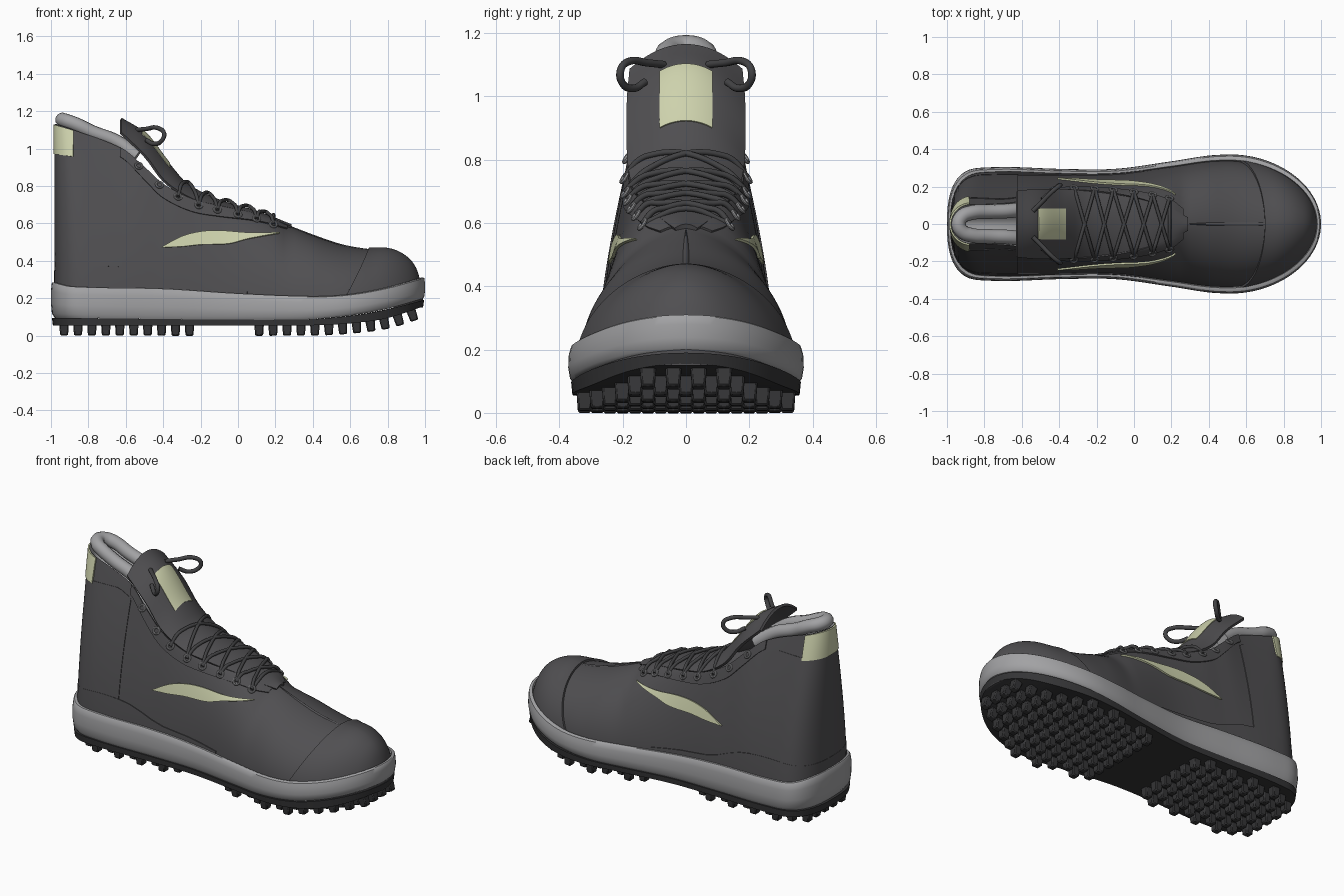
import bpy, bmesh, math
from mathutils import Vector, Matrix

cube = bpy.data.objects.get("Cube")
if cube:
    bpy.data.objects.remove(cube)
made = []


def material(name, *rgb):
    m = bpy.data.materials.new(name)
    m.use_nodes = True
    m.diffuse_color = (*rgb, 1)
    m.node_tree.nodes["Principled BSDF"].inputs["Base Color"].default_value = (*rgb, 1)
    return m


charcoal = material("charcoal_leather", .08, .078, .083)
grey = material("light_grey_foam", .36, .36, .37)
lime = material("pale_lime", .62, .65, .42)
rubber = material("black_rubber", .035, .035, .037)
cord = material("lace_cord", .055, .055, .058)
metal = material("eyelet_metal", .3, .3, .31)


def spline(*pts):
    """Smooth function through (x, value) points."""
    def slope(i):
        a, b = pts[max(i - 1, 0)], pts[min(i + 1, len(pts) - 1)]
        return (b[1] - a[1]) / (b[0] - a[0])

    def f(x):
        if x <= pts[0][0]:
            return pts[0][1]
        for i in range(len(pts) - 1):
            (xa, ya), (xb, yb) = pts[i], pts[i + 1]
            if x <= xb:
                h, s = xb - xa, (x - xa) / (xb - xa)
                return ((1 + 2 * s) * (1 - s) ** 2 * ya + s * (1 - s) ** 2 * h * slope(i)
                        + s * s * (3 - 2 * s) * yb + s * s * (s - 1) * h * slope(i + 1))
        return pts[-1][1]
    return f


def add(name, mesh, mats, mirror=False, thick=0):
    ob = bpy.data.objects.new(name, mesh)
    bpy.context.collection.objects.link(ob)
    for m in mats:
        mesh.materials.append(m)
    if thick:
        s = ob.modifiers.new("thickness", 'SOLIDIFY')
        s.thickness, s.offset = thick, 1
        ob.modifiers.new("crisp_edges", 'EDGE_SPLIT').split_angle = math.radians(40)
    if mirror:
        ob.modifiers.new("mirror", 'MIRROR').use_axis = (False, True, False)
    made.append(ob)
    return ob


def grid(name, fn, nu, nv, mats, thick=0, mirror=False, rule=None):
    """Sheet of fn(u, v); its outside is along du x dv."""
    bm = bmesh.new()
    v = [[bm.verts.new(fn(i / nu, j / nv)) for j in range(nv + 1)] for i in range(nu + 1)]
    for i in range(nu):
        for j in range(nv):
            f = bm.faces.new((v[i][j], v[i + 1][j], v[i + 1][j + 1], v[i][j + 1]))
            if rule:
                f.material_index = rule(i / nu, f.calc_center_median())
    bmesh.ops.remove_doubles(bm, verts=bm.verts, dist=.0003)
    me = bpy.data.meshes.new(name)
    bm.to_mesh(me)
    bm.free()
    return add(name, me, mats, mirror, thick)


def tube(name, pts, radius, mat, mirror=False):
    cu = bpy.data.curves.new(name, 'CURVE')
    cu.dimensions, cu.bevel_depth, cu.bevel_resolution = '3D', radius, 3
    cu.resolution_u, cu.use_fill_caps = 6, True
    sp = cu.splines.new('BEZIER')
    sp.bezier_points.add(len(pts) - 1)
    for b, p in zip(sp.bezier_points, pts):
        b.co, b.handle_left_type, b.handle_right_type = p, 'AUTO', 'AUTO'
    tmp = bpy.data.objects.new("tmp", cu)
    bpy.context.collection.objects.link(tmp)
    me = bpy.data.meshes.new_from_object(tmp.evaluated_get(bpy.context.evaluated_depsgraph_get()))
    bpy.data.objects.remove(tmp)
    me.name = name
    me.materials.clear()
    return add(name, me, [mat], mirror)


# Sole outline and heights
side_w = spline((-1, .29), (-.7, .305), (-.4, .295), (-.1, .295), (.2, .335), (.45, .37), (1, .37))
mid_low = spline((-1, .095), (.3, .085), (.6, .105), (.8, .14), (1, .19))
mid_top = spline((-1, .285), (-.9, .262), (-.4, .25), (0, .225), (.4, .21), (.6, .22), (.8, .255), (1, .31))
out_low = spline((-1, .055), (.4, .055), (.6, .065), (.8, .092), (1, .155))


def cap(e, p=2):
    return (1 - min(max(e, 0), 1) ** p) ** (1 / p)


def sole_w(x):
    return side_w(x) * cap((-.82 - x) / .18, 2.6) * cap((x - .5) / .5)


def slab(name, rings, mat):
    def fn(u, v):
        inset, ys, zf = rings[round(v * (len(rings) - 1))]
        a = 2 * math.pi * u
        x = math.cos(a)
        y = sole_w(x) * ys * (1 if math.sin(a) >= 0 else -1)
        return (x * (1 - inset), y, zf(x))
    grid(name, fn, 128, len(rings) - 1, [mat])


def mix(s):
    return lambda x: mid_low(x) + (mid_top(x) - mid_low(x)) * s


slab("midsole", [(.02, 0, mid_low), (.02, .95, mid_low), (.005, .985, mix(.12)), (0, 1, mix(.4)),
                 (0, .995, mix(.75)), (.004, .975, mix(.97)), (.008, .96, mid_top),
                 (.02, .92, mid_top), (.025, .9, mix(.75)), (.025, 0, mix(.75))], grey)
slab("outsole", [(.01, 0, out_low), (.01, .965, out_low), (.005, .975, mid_low), (.01, 0, mid_low)], rubber)

# Tread lugs in staggered rows
bm = bmesh.new()
for row in range(26):
    x = -.93 + row * .0745
    if -.25 < x < .06:
        continue
    for col in range(-5, 6):
        y = (col + .5 * (row % 2)) * .08
        if abs(y) < sole_w(x) - .035:
            z = out_low(x) - .02
            slant = Matrix.Rotation(-math.atan((out_low(x + .02) - out_low(x - .02)) / .04), 4, 'Y')
            bmesh.ops.create_cone(bm, cap_ends=True, segments=4, radius1=.03, radius2=.037, depth=.07,
                                  matrix=Matrix.Translation((x, y, z)) @ slant @ Matrix.Rotation(math.pi / 4, 4, 'Z'))
me = bpy.data.meshes.new("tread_lugs")
bm.to_mesh(me)
bm.free()
bev = add("tread_lugs", me, [rubber]).modifiers.new("bevel", 'BEVEL')
bev.width = .006

# Upper: cross-sections along the length
END, BASE = .978, .15
throat_w = spline((-1, .1), (-.65, .115), (-.5, .155), (-.3, .175), (0, .14), (.2, .07), (.28, 0), (1, 0))
throat_z = spline((-1, 1.14), (-.88, 1.1), (-.62, 1), (-.5, .9), (-.4, .81), (-.25, .73), (-.1, .69), (.1, .645),
                  (.27, .585), (.4, .535), (.55, .485), (.7, .46), (.8, .457), (.88, .425), (.94, .36), (END, .24))
dip = spline((-1, .14), (-.5, .14), (-.2, .05), (.1, 0), (1, 0))
round_a = spline((-.4, 1.65), (.35, 2.1))
round_b = spline((-.4, 1), (.1, .72), (.4, .52))


def wall(x, f):
    """Half width of the upper at height fraction f."""
    t = throat_w(x) * cap((-.875 - x) / (END - .875))
    w = .91 * sole_w(x / END)
    return t + (w - t) * max(1 - f ** round_a(x), 0) ** round_b(x)


def wall_at(x, z):
    return wall(x, min(max((z - BASE) / (throat_z(x) - BASE), 0), 1))


def section(u, x):
    s = 1 - 2 * u
    side, a = (1 if s >= 0 else -1), abs(s)
    zt = throat_z(x)
    if a >= .25:
        f = math.cos((a - .25) / .75 * math.pi / 2)
        return (x, side * wall(x, f), BASE + (zt - BASE) * f)
    k = a / .25
    return (x, side * wall(x, 1) * k, zt - dip(x) * (1 - k * k))


grid("upper", lambda u, v: section(u, -END * math.cos(math.pi * v)), 64, 100, [charcoal, grey],
     rule=lambda u, c: int(.37 < u < .62 and c.x < -.45))


# Panels laid on the upper
def side_panel(name, x0, x1, low, high, mat, thick, mirror=True):
    def fn(u, v):
        if mirror:
            s, x = 1, x0 + (x1 - x0) * u
        else:  # wraps round the heel
            s = 2 * u - 1
            x = x0 + (x1 - x0) * s * s
        z = low(x) + (high(x) - low(x)) * v
        return (x, (-1 if s >= 0 else 1) * wall_at(x, z), z)
    grid(name, fn, 40, 10, [mat], thick, mirror)


flash_low = spline((-.41, .47), (-.3, .475), (-.2, .485), (-.05, .49), (.05, .515), (.22, .545))
flash_high = spline((-.41, .472), (-.3, .53), (-.2, .555), (-.1, .56), (.05, .548), (.22, .547))
side_panel("side_flash", -.41, .22, flash_low, flash_high, lime, .009)
fox_top = spline((-1, .345), (-.75, .37), (-.55, .355), (-.35, .285), (-.15, .262), (.05, .235))
side_panel("heel_foxing", -END, .05, lambda x: .2, fox_top, charcoal, .006, False)
side_panel("heel_counter", -END, -.62, fox_top, lambda x: min(throat_z(x) - .07, .97), charcoal, .004, False)
side_panel("heel_tab", -END, -.88, lambda x: .97 - (x + END) * .15, lambda x: throat_z(x) - .005, lime, .009, False)
side_panel("eyestay", -.63, .26, lambda x: throat_z(x) - spline((-.63, .05), (-.4, .075), (.26, .02))(x),
           throat_z, charcoal, .008)


def toe_fn(u, v):
    s = 1 - 2 * u
    x = (.7 - .16 * s * s) * (1 - v) + END * v
    f = math.cos(abs(s) * math.pi / 2)
    return (x, math.copysign(wall(x, f), s), BASE + (throat_z(x) - BASE) * f)


grid("toe_cap", lambda u, v: toe_fn(u, math.sin(v * math.pi / 2)), 48, 24, [charcoal], .012)

# Padded collar
right_edge = [(-.54, -.09), (-.65, -.072), (-.78, -.066), (-.87, -.06), (-.92, -.038), (-.938, 0)]
path = right_edge + [(x, -y) for x, y in right_edge[-2::-1]]
tube("padded_collar", [(x, y, throat_z(x) + .022 + .012 * (x < -.85)) for x, y in path], .039, grey)

# Tongue with label
tongue_w = spline((-.63, .17), (-.5, .178), (-.3, .172), (0, .135), (.2, .075), (.28, .03))
tongue_edge = spline((-.63, 1.085), (-.5, .96), (-.4, .83), (-.25, .73), (-.1, .69), (.1, .645), (.28, .58))
tongue_mid = spline((-.63, 1.16), (-.5, 1.075), (-.37, .91), (-.28, .81), (-.1, .72), (.1, .66), (.28, .59))


def tongue_z(x, y):
    k = min(abs(y) / tongue_w(x), 1)
    return tongue_edge(x) + (tongue_mid(x) - tongue_edge(x)) * (1 - k * k)


def tongue_patch(name, x0, x1, width, mat, thick, lift):
    def fn(u, v):
        x = x0 + (x1 - x0) * v
        y = width(x) * (1 - 2 * u)
        return (x, y, tongue_z(x, y) + lift)
    grid(name, fn, 20, 36, [mat], thick)


tongue_patch("tongue", -.63, .28, tongue_w, charcoal, .015, -.008)
tongue_patch("tongue_label", -.515, -.37, lambda x: .08, lime, .009, .008)

# Eyelets and crossed laces
eyelets = []
for i, x in enumerate((-.53, -.42, -.32, -.21, -.11, 0, .1, .19)):
    z = throat_z(x) - .025
    p = Vector((x, -wall_at(x, z) - .012, z + .006))
    eyelets.append(p)
    bpy.ops.mesh.primitive_torus_add(major_radius=.018, minor_radius=.006, major_segments=16, minor_segments=8)
    ob = bpy.context.object
    ob.name = f"eyelet_{i + 1}"
    ob.data.transform(Matrix.Translation(p) @ Vector((.2, -.8, .55)).to_track_quat('Z', 'Y').to_matrix().to_4x4())
    ob.data.materials.append(metal)
    ob.modifiers.new("mirror", 'MIRROR').use_axis = (False, True, False)
    made.append(ob)

for i in range(2, 7):
    a, b = eyelets[i], eyelets[i + 1]
    b = Vector((b.x, -b.y, b.z))
    pts = [a]
    for k in range(1, 8):
        q = a.lerp(b, k / 8)
        pts.append((q.x, q.y, max(tongue_z(q.x, q.y), q.z) + .02))
    tube(f"lace_{i - 1}", pts + [b], .0095, cord, True)
a = eyelets[-1]
tube("lace_bar", [a, (a.x, 0, tongue_z(a.x, 0) + .02), (a.x, -a.y, a.z)], .0095, cord)

# Bow loops beside the label
tube("bow_loop", [(-.54, -.07, 1.1), (-.49, -.12, 1.105), (-.43, -.18, 1.11), (-.395, -.207, 1.08), (-.41, -.2, 1.04),
                  (-.45, -.165, 1.025), (-.49, -.13, 1.045)], .012, cord, True)

# Smooth shading with crisp edges
bpy.ops.object.select_all(action='DESELECT')
for ob in made:
    ob.select_set(True)
bpy.context.view_layer.objects.active = made[0]
bpy.ops.object.shade_smooth_by_angle(angle=math.radians(40))
